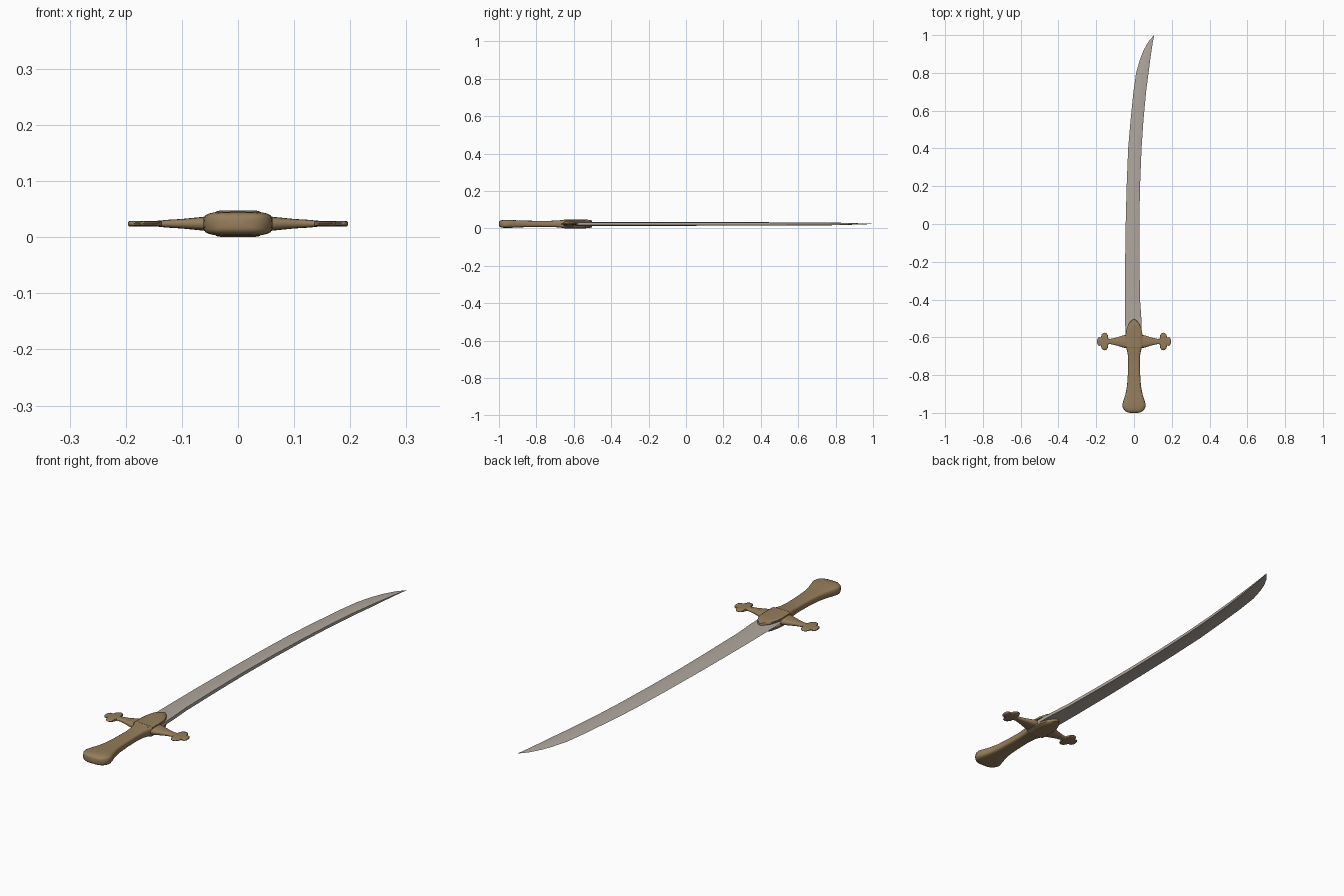
import bpy, bmesh, math
from mathutils import Vector

if "Cube" in bpy.data.objects:
    bpy.data.objects.remove(bpy.data.objects["Cube"])

ZC = 0.024  # mid plane of the sword


def material(name, rgb):
    m = bpy.data.materials.new(name)
    m.diffuse_color = (*rgb, 1)
    m.use_nodes = True
    m.node_tree.nodes["Principled BSDF"].inputs["Base Color"].default_value = m.diffuse_color
    return m


brass = material("aged brass", (0.30, 0.205, 0.105))
steel = material("blade steel", (0.43, 0.385, 0.34))


def loft(name, rings, mat, angle=35):
    """Skin a list of equal-length point rings and cap both ends."""
    bm = bmesh.new()
    loops = [[bm.verts.new(p) for p in r] for r in rings]
    n = len(loops[0])
    for a, b in zip(loops, loops[1:]):
        for i in range(n):
            j = (i + 1) % n
            bm.faces.new((a[i], a[j], b[j], b[i]))
    bm.faces.new(loops[0][::-1])
    bm.faces.new(loops[-1])
    bmesh.ops.remove_doubles(bm, verts=bm.verts, dist=0.0001)
    bmesh.ops.recalc_face_normals(bm, faces=bm.faces)
    me = bpy.data.meshes.new(name)
    bm.to_mesh(me)
    bm.free()
    me.materials.append(mat)
    ob = bpy.data.objects.new(name, me)
    bpy.context.collection.objects.link(ob)
    bpy.ops.object.select_all(action='DESELECT')
    ob.select_set(True)
    bpy.context.view_layer.objects.active = ob
    bpy.ops.object.shade_smooth_by_angle(angle=math.radians(angle))
    return ob


def section(w, h, n=24, e=0.5):
    """Rounded-box cross-section of half width w and half height h."""
    pts = []
    for i in range(n):
        t = 2 * math.pi * i / n
        c, s = math.cos(t), math.sin(t)
        pts.append((math.copysign(abs(c) ** e, c) * w,
                    math.copysign(abs(s) ** e, s) * h))
    return pts


# Blade: sharp left edge, thick ridge near the spine; y, left, right, half thickness
stations = [(-0.62, -0.045, 0.042, .010), (-0.5, -0.047, 0.039, .010),
            (-0.4, -0.048, 0.032, .010), (-0.2, -0.047, 0.029, .010),
            (0.0, -0.044, 0.028, .010), (0.2, -0.039, 0.032, .0095),
            (0.4, -0.031, 0.040, .009), (0.55, -0.018, 0.050, .0085),
            (0.7, -0.003, 0.064, .008), (0.8, 0.011, 0.077, .007),
            (0.87, 0.031, 0.086, .005), (0.92, 0.051, 0.093, .0035),
            (0.965, 0.076, 0.100, .002), (1.0, 0.106, 0.107, .0005)]
rings = []
for y, l, r, h in stations:
    m = l + (r - l) * 0.75
    q = l + (r - l) * 0.35
    rings.append([(l, y, ZC), (q, y, ZC + h * .7), (m, y, ZC + h), (r, y, ZC + h * .7),
                  (r, y, ZC - h * .7), (m, y, ZC - h), (q, y, ZC - h * .7)])
loft("blade", rings, steel)

# Grip flaring into a rounded pommel: y, half width, half height
grip = [(-1.0, .020, .010), (-0.996, .038, .016), (-0.985, .052, .020),
        (-0.97, .060, .0215), (-0.955, .062, .0215), (-0.935, .056, .021),
        (-0.90, .045, .019), (-0.86, .037, .0175), (-0.80, .033, .0165),
        (-0.73, .031, .0165), (-0.69, .033, .018), (-0.66, .040, .021), (-0.64, .042, .022)]
loft("grip_and_pommel",
     [[(x, y, ZC + z) for x, z in section(w, h)] for y, w, h in grip], brass, 40)

# Solid collar joining grip, guard and blade
collar = [(-0.657, .040, .021), (-0.65, .045, .0235), (-0.60, .045, .0235), (-0.595, .043, .022)]
loft("collar", [[(x, y, ZC + z) for x, z in section(w, h, e=.4)] for y, w, h in collar], brass)

# Pointed langets above and below the blade: y, half width
langet = [(-0.65, .044), (-0.60, .045), (-0.57, .043), (-0.545, .036),
          (-0.525, .026), (-0.512, .015), (-0.503, .003)]
for name, s in (("langet_top", 1), ("langet_bottom", -1)):
    rings = []
    for y, w in langet:
        k = 0.55 + 0.45 * min(1, w / .036)  # thins toward the point
        top = .011 + .013 * k
        rings.append([(x * w, y, ZC + s * z) for x, z in
                      ((-1, .010), (-1, top - .006), (-.8, top - .001), (-.4, top), (.4, top),
                       (.8, top - .001), (1, top - .006), (1, .010))])
    loft(name, rings, brass, 40)

# Cross guard with trefoil ends: x, half width along y, half thickness
arm = [(.03, .036, .0155), (.05, .034, .014), (.065, .030, .012), (.08, .025, .0105),
       (.10, .019, .0085), (.125, .014, .007), (.136, .015, .006), (.139, .034, .0055),
       (.145, .043, .0052), (.155, .047, .0052), (.165, .044, .0052), (.172, .034, .005),
       (.175, .021, .005), (.182, .023, .005), (.189, .021, .005), (.194, .014, .0045),
       (.196, .005, .003)]
full = [(-x, w, t) for x, w, t in reversed(arm)] + arm
loft("cross_guard",
     [[(x, -0.622 + a, ZC + b) for a, b in section(w, t, 16, .7)] for x, w, t in full], brass, 40)
